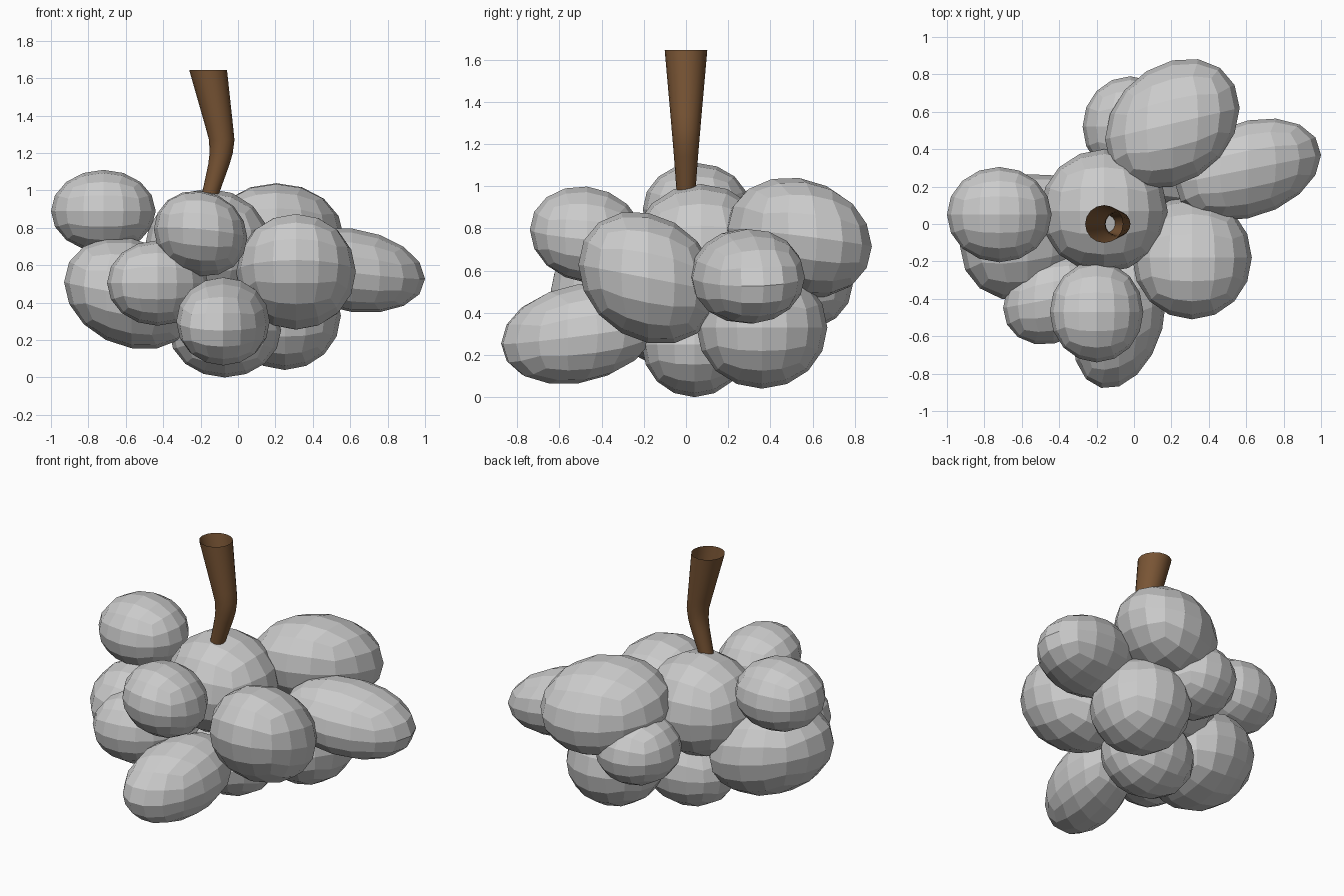
import bpy, bmesh, math
from mathutils import Vector, Matrix

if "Cube" in bpy.data.objects:
    bpy.data.objects.remove(bpy.data.objects["Cube"])


def lean_matrix(half, lean):
    """Matrix turning a unit sphere into a tilted ellipsoid with given half extents.
    lean = how far the extreme points slide along (x-y, x-z, y-z)."""
    a, b, c = lean
    l22 = math.sqrt(1 - a * a)
    l32 = (c - a * b) / l22
    l33 = math.sqrt(1 - b * b - l32 * l32)
    low = Matrix(((1, 0, 0), (a, l22, 0), (b, l32, l33)))
    return Matrix.Diagonal(half) @ low


def berry(name, centre, half, lean=(0, 0, 0)):
    # Quad sphere: cube subdivided twice and rounded
    bm = bmesh.new()
    bmesh.ops.create_cube(bm, size=2)
    for _ in range(2):
        bmesh.ops.subdivide_edges(bm, edges=bm.edges[:], cuts=1, use_grid_fill=True)
        for v in bm.verts:
            v.co.normalize()
    m = lean_matrix(half, lean)
    for v in bm.verts:
        v.co = m @ v.co
    add(name, bm).location = centre


def add(name, bm):
    mesh = bpy.data.meshes.new(name)
    bmesh.ops.recalc_face_normals(bm, faces=bm.faces[:])
    bm.to_mesh(mesh)
    bm.free()
    ob = bpy.data.objects.new(name, mesh)
    bpy.context.collection.objects.link(ob)
    return ob


# Berries: centre, half extents, lean
berries = {
    "berry_top_left": ((-0.72, 0.05, 0.89), (0.28, 0.255, 0.22)),
    "berry_core": ((-0.16, 0.07, 0.69), (0.34, 0.33, 0.32)),
    "berry_front_top": ((-0.20, -0.47, 0.77), (0.25, 0.27, 0.23), (0, -0.1, -0.1)),
    "berry_front_right": ((0.31, -0.18, 0.565), (0.32, 0.33, 0.315), (0, 0, -0.2)),
    "berry_right_long": ((0.61, 0.292, 0.573), (0.39, 0.273, 0.228), (0.28, -0.2, 0)),
    "berry_back_top": ((0.205, 0.537, 0.755), (0.36, 0.348, 0.287), (0.24, 0, -0.15)),
    "berry_back_small": ((-0.02, 0.52, 0.53), (0.255, 0.27, 0.22)),
    "berry_left_low": ((-0.57, -0.07, 0.45), (0.36, 0.34, 0.30), (0.15, -0.2, 0)),
    "berry_front_left": ((-0.43, -0.40, 0.505), (0.27, 0.245, 0.228), (0.2, 0, 0)),
    "berry_front_low": ((-0.08, -0.51, 0.30), (0.25, 0.37, 0.24), (0.25, 0, 0.2)),
    "berry_bottom": ((-0.07, 0.04, 0.25), (0.30, 0.25, 0.25)),
    "berry_right_low": ((0.25, 0.36, 0.33), (0.30, 0.31, 0.29)),
}
for name, spec in berries.items():
    berry(name, *spec)

# Stem: open tapering tube through horizontal rings (x, z, radius)
rings = [(-0.16, 1.645, 0.101), (-0.10, 1.34, 0.074), (-0.087, 1.27, 0.068),
         (-0.09, 1.20, 0.062), (-0.102, 1.14, 0.057), (-0.145, 0.99, 0.046),
         (-0.16, 0.92, 0.042)]
SIDES = 16
bm = bmesh.new()
loops = []
for x, z, r in rings:
    loops.append([bm.verts.new((x + r * math.cos(2 * math.pi * i / SIDES),
                                r * math.sin(2 * math.pi * i / SIDES), z))
                  for i in range(SIDES)])
for lo, hi in zip(loops, loops[1:]):
    for i in range(SIDES):
        j = (i + 1) % SIDES
        bm.faces.new((hi[i], hi[j], lo[j], lo[i]))
for f in bm.faces:
    f.smooth = True
stem = add("stem", bm)
brown = bpy.data.materials.new("brown_bark")
brown.diffuse_color = (0.19, 0.09, 0.035, 1)
brown.use_nodes = True
brown.node_tree.nodes["Principled BSDF"].inputs["Base Color"].default_value = brown.diffuse_color
stem.data.materials.append(brown)
